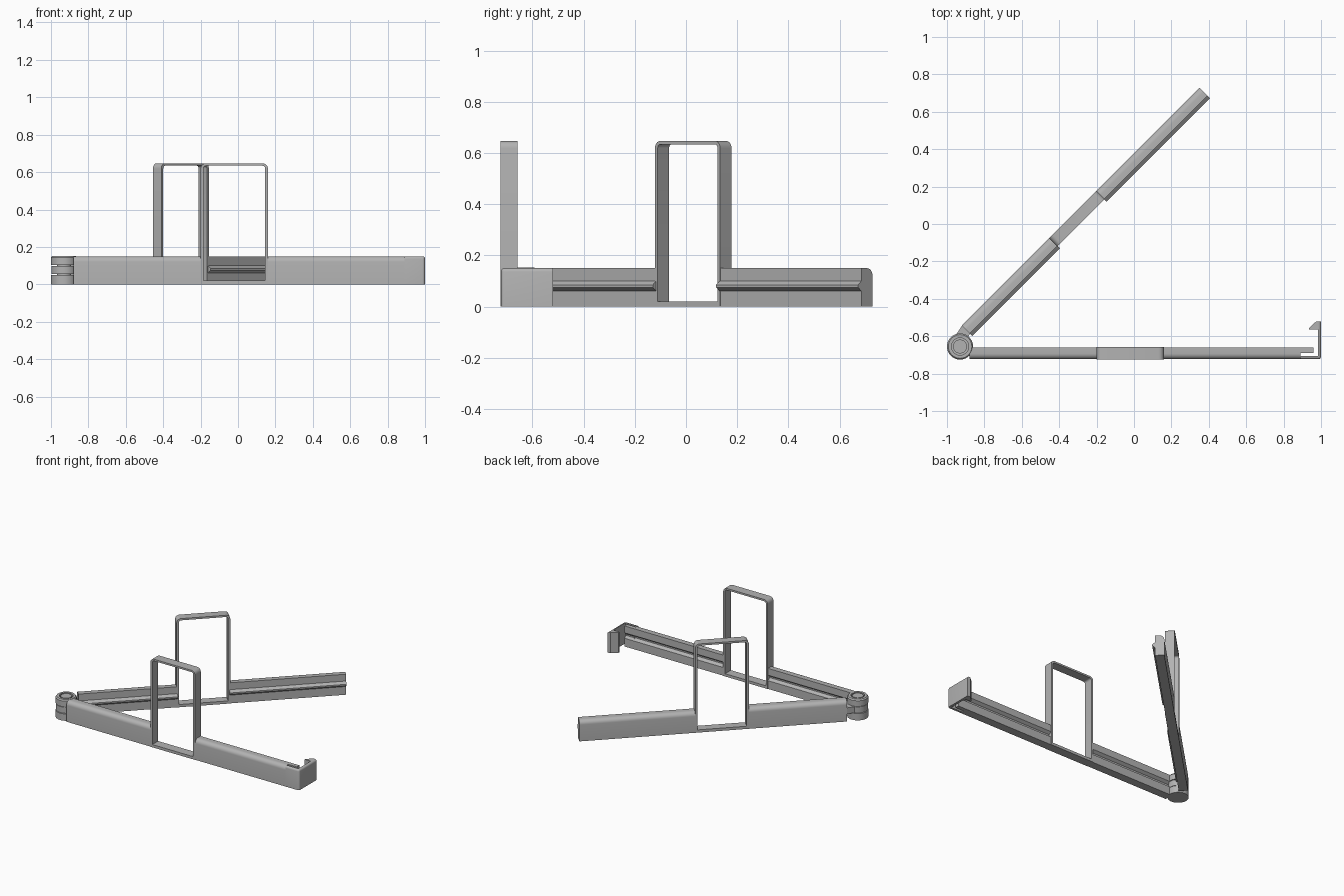
import bpy, bmesh, math
from mathutils import Matrix

if "Cube" in bpy.data.objects:
    bpy.data.objects.remove(bpy.data.objects["Cube"])

HINGE = (-0.93, -0.655, 0)
grey = bpy.data.materials.new("grey plastic")
grey.diffuse_color = (0.45, 0.45, 0.45, 1)
grey.use_nodes = True
grey.node_tree.nodes["Principled BSDF"].inputs["Base Color"].default_value = grey.diffuse_color

# Arms are modelled along local +x from the hinge centre, then turned
def finish(name, bm, turn=0, smooth=True):
    bmesh.ops.recalc_face_normals(bm, faces=bm.faces[:])
    me = bpy.data.meshes.new(name)
    bm.to_mesh(me)
    bm.free()
    me.transform(Matrix.Translation(HINGE) @ Matrix.Rotation(math.radians(turn), 4, 'Z'))
    ob = bpy.data.objects.new(name, me)
    bpy.context.collection.objects.link(ob)
    me.materials.append(grey)
    if smooth:
        bpy.ops.object.select_all(action='DESELECT')
        ob.select_set(True)
        bpy.context.view_layer.objects.active = ob
        bpy.ops.object.shade_smooth_by_angle(angle=math.radians(30))
    return ob

def prism(pts, a, b, place):
    """Extrude a 2D outline from a to b; place(u, v, w) gives the 3D point."""
    bm = bmesh.new()
    rows = [[bm.verts.new(place(u, v, w)) for u, v in pts] for w in (a, b)]
    n = len(pts)
    bm.faces.new(rows[0])
    bm.faces.new(rows[1])
    for i in range(n):
        j = (i + 1) % n
        bm.faces.new((rows[0][i], rows[0][j], rows[1][j], rows[1][i]))
    return bm

def along_x(u, v, w): return (w, u, v)
def along_z(u, v, w): return (u, v, w)

def profile(rib, inner, outer=0.068, r=0.03, top=0.15):
    """Bar section: rounded outer top edge, rib (+) or groove (-) on the inner face."""
    arc = [(outer - r + r * math.cos(t), top - r + r * math.sin(t))
           for t in [math.pi / 2 * k / 6 for k in range(7)]]
    return [(inner, 0), (outer, 0)] + arc + [
        (inner, top), (inner, 0.1), (inner - rib, 0.085),
        (inner - rib, 0.075), (inner, 0.06)]

def flip(pts): return [(-u, v) for u, v in pts]

# Bars, each split by its handle
groove_bar = flip(profile(-0.02, 0.006))
rib_bar = profile(0.019, 0.012, 0.073)
finish("front_bar_inner", prism(groove_bar, 0.05, 0.735, along_x))
finish("front_bar_outer", prism(groove_bar, 1.085, 1.82, along_x))
finish("rear_bar_inner", prism(rib_bar, 0.085, 0.75, along_x), 45)
finish("rear_bar_outer", prism(rib_bar, 1.1, 1.884, along_x), 45)

# Tongue of the front bar beside the latch slot
tongue = flip([(0.006, 0), (0.036, 0), (0.036, 0.15), (0.006, 0.15),
               (0.006, 0.1), (0.022, 0.085), (0.022, 0.075), (0.006, 0.06)])
finish("latch_tongue", prism(tongue, 1.82, 1.89, along_x))

# Latch: thin front strip, end plate and barb in one outline
latch = [(1.82, -0.068), (1.93, -0.068), (1.93, 0.135), (1.905, 0.135), (1.865, 0.098),
         (1.865, 0.09), (1.913, 0.09), (1.913, -0.052), (1.82, -0.052)]
bm = prism(latch, 0, 0.15, along_z)
def on_outside(v): return v.co.y < -0.067 or v.co.x > 1.929
edges = [e for e in bm.edges if all(map(on_outside, e.verts))
         and max(v.co.z for v in e.verts) > 0.1
         and (min(v.co.z for v in e.verts) > 0.1 or
              all(v.co.x > 1.929 and v.co.y < 0 for v in e.verts))]
bmesh.ops.bevel(bm, geom=edges, offset=0.014, segments=4, profile=0.5, affect='EDGES')
finish("latch_hook", bm)

# Handles: tall rectangular loops with rounded top corners
def loop(x0, x1, z0, z1, r):
    pts = [(x0, z0), (x1, z0)]
    for cx, start in ((x1 - r, 0), (x0 + r, 90)):
        for k in range(6):
            t = math.radians(start + 18 * k)
            pts.append((cx + r * math.cos(t), z1 - r + r * math.sin(t)))
    return pts

def handle(name, x0, y0, y1, turn):
    bm = bmesh.new()
    outer = loop(x0, x0 + 0.36, 0, 0.647, 0.028)
    inner = loop(x0 + 0.015, x0 + 0.345, 0.02, 0.634, 0.014)
    rings = [[bm.verts.new((x, y, z)) for x, z in pts]
             for pts, y in ((outer, y0), (outer, y1), (inner, y1), (inner, y0))]
    n = len(outer)
    for k in range(4):
        a, b = rings[k], rings[(k + 1) % 4]
        for i in range(n):
            j = (i + 1) % n
            bm.faces.new((a[i], a[j], b[j], b[i]))
    finish(name, bm, turn)

handle("front_handle", 0.73, -0.07, -0.003, 0)
handle("rear_handle", 0.745, 0.01, 0.073, 45)

# Hinge knuckles and pin, turned from radius/height profiles
def lathe(name, pts, steps=40):
    bm = bmesh.new()
    vs = [bm.verts.new((r, 0, z)) for r, z in pts]
    es = [bm.edges.new(p) for p in zip(vs, vs[1:])]
    bmesh.ops.spin(bm, geom=vs + es, axis=(0, 0, 1), cent=(0, 0, 0),
                   angle=math.tau, steps=steps)
    bmesh.ops.remove_doubles(bm, verts=bm.verts[:], dist=1e-5)
    finish(name, bm)

lathe("hinge_lower_knuckle", [(0.037, 0.0), (0.07, 0.0), (0.07, 0.05), (0.037, 0.05)])
lathe("hinge_middle_knuckle", [(0.037, 0.054), (0.068, 0.054), (0.068, 0.098), (0.037, 0.098)])
lathe("hinge_upper_knuckle", [(0.046, 0.102), (0.07, 0.102), (0.07, 0.143),
                              (0.063, 0.152), (0.046, 0.152), (0.046, 0.102)])
lathe("hinge_pin", [(0, 0), (0.037, 0), (0.037, 0.15), (0, 0.15)])

# Neck joining the rear bar to the middle knuckle
neck = [(0.03, -0.005), (0.09, 0.012), (0.09, 0.072), (0.03, 0.06)]
finish("rear_bar_neck", prism(neck, 0.054, 0.098, along_z), 45)
